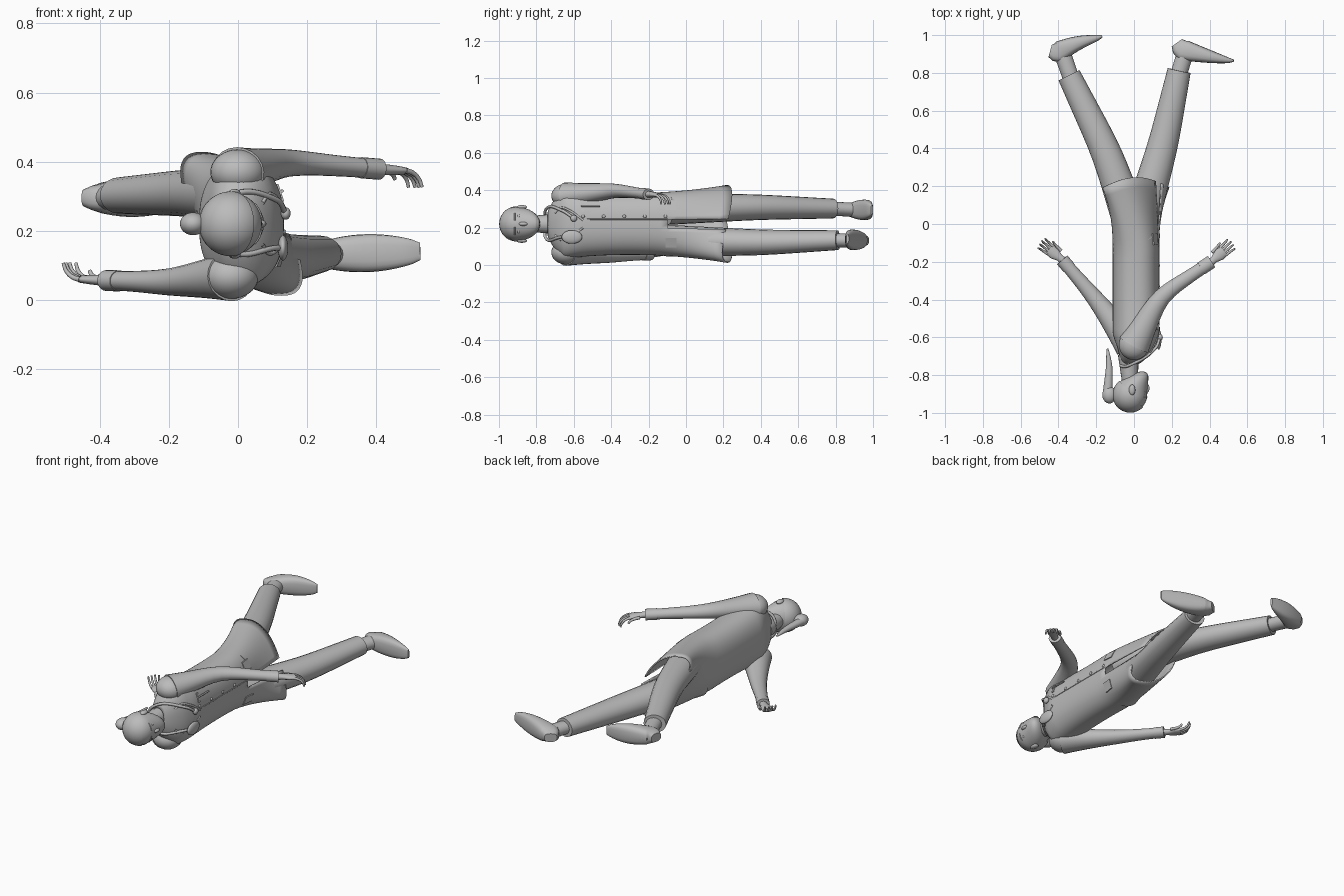
import bpy, bmesh, math
from mathutils import Vector, Matrix

cube = bpy.data.objects.get("Cube")
if cube:
    bpy.data.objects.remove(cube, do_unlink=True)

MIDDLE = 0.22  # height of the body's plane of symmetry
grey = bpy.data.materials.new("plain grey")
grey.use_nodes = True
grey.diffuse_color = (0.5, 0.5, 0.5, 1)
grey.node_tree.nodes["Principled BSDF"].inputs["Base Color"].default_value = grey.diffuse_color


def link(name, data):
    data.materials.append(grey)
    obj = bpy.data.objects.new(name, data)
    bpy.context.collection.objects.link(obj)
    return obj


def finish(name, bm):
    bmesh.ops.recalc_face_normals(bm, faces=bm.faces)
    mesh = bpy.data.meshes.new(name)
    bm.to_mesh(mesh)
    bm.free()
    mesh.shade_smooth()
    mesh.set_sharp_from_angle(angle=math.radians(50))
    return link(name, mesh)


def signed_power(value, exponent):
    return math.copysign(abs(value) ** exponent, value)


def angles(count):
    return [math.tau * k / count for k in range(count)]


def skin(rings, caps=True):
    """Join successive rings of points into a new bmesh."""
    bm = bmesh.new()
    rings = [[bm.verts.new(p) for p in ring] for ring in rings]
    for low, high in zip(rings, rings[1:]):
        for i in range(len(low)):
            bm.faces.new((low[i - 1], low[i], high[i], high[i - 1]))
    if caps:
        bm.faces.new(rings[0])
        bm.faces.new(rings[-1])
    return bm


def loft(name, centres, widths, heights, boxy=1):
    """Loft ellipses, or boxier outlines, square to the path of centres."""
    last = len(centres) - 1
    rings = []
    for i, centre in enumerate(centres):
        along = (centres[min(i + 1, last)] - centres[max(i - 1, 0)]).normalized()
        side = Vector((-along.y, along.x, 0)).normalized()
        up = along.cross(side)
        rings.append([centre + side * widths[i] * signed_power(math.cos(a), boxy)
                      + up * heights[i] * signed_power(math.sin(a), boxy) for a in angles(20)])
    return finish(name, skin(rings))


def limb(name, joints, start, end, ease=1, flat=0.85):
    """Tapered limb through its joints, softened at the bends."""
    joints = [Vector(j) for j in joints]
    steps = 6
    path = [a.lerp(b, k / steps) for a, b in zip(joints, joints[1:]) for k in range(steps)]
    path.append(joints[-1])
    for _ in range(2):
        path[1:-1] = [(a + b + c) / 3 for a, b, c in zip(path, path[1:], path[2:])]
    last = len(path) - 1
    radii = [end + (start - end) * (1 - i / last) ** ease for i in range(last + 1)]
    return loft(name, path, radii, [r * flat for r in radii])


def ball_mesh(centre, size):
    bm = bmesh.new()
    place = Matrix.Translation(centre) @ Matrix.Diagonal((*size, 1))
    bmesh.ops.create_uvsphere(bm, u_segments=28, v_segments=18, radius=1, matrix=place)
    return bm


def ball(name, centre, *size):
    finish(name, ball_mesh(centre, size))


def cord(name, points, radius):
    curve = bpy.data.curves.new(name, "CURVE")
    curve.dimensions = "3D"
    curve.bevel_depth = radius
    curve.bevel_resolution = 2
    spline = curve.splines.new("BEZIER")
    spline.bezier_points.add(len(points) - 1)
    for knot, point in zip(spline.bezier_points, points):
        knot.co = point
        knot.handle_left_type = knot.handle_right_type = "AUTO"
    link(name, curve)


# Coat: rounded collar, slim waist, skirt sheared by the stride
COLLAR, HEM = -0.74, 0.22


def coat_point(y, angle):
    rise = y - COLLAR + 0.01
    shoulder = min(1, rise / 0.1) ** 0.5
    depth = 0.123 * min(1, rise / 0.17) ** 0.4
    width = shoulder * (0.165 + 0.16 * (y + 0.3) ** 2)
    stride = 0.115 * max(0, (y + 0.15) / (HEM + 0.15)) ** 1.5
    side = signed_power(math.sin(angle), 0.85)
    front = depth * signed_power(math.cos(angle), 0.85)
    x = 0.01 - 0.035 * (1 - shoulder) + front - stride * side
    return Vector((x, y + 3.5 * stride * side * front, MIDDLE + width * side))


def on_front(y, offset, lift=0):
    """Point on the coat's front, offset sideways from the middle."""
    half_width = coat_point(y, math.pi / 2).z - MIDDLE
    angle = math.asin(signed_power(offset / half_width, 1 / 0.85))
    return Vector((coat_point(y, angle).x + lift, y, MIDDLE + offset))


rows = 30
bm = skin([[coat_point(COLLAR + (HEM - COLLAR) * (k / rows) ** 1.5, a) for a in angles(64)]
           for k in range(rows + 1)], caps=False)
slit = []
for face in bm.faces:
    spot = face.calc_center_median()
    if spot.y > -0.1 and spot.x > 0.05 and abs(spot.z - MIDDLE) < 0.02:
        slit.append(face)
bmesh.ops.delete(bm, geom=slit, context="FACES")
finish("coat", bm).modifiers.new("cloth", "SOLIDIFY").thickness = 0.008

# Coat front: overlap edge, buttons, pockets, pen and lapels
cord("coat_overlap", [on_front(-0.1 * k, 0.025) for k in range(1, 7)], 0.003)
for k in range(1, 6):
    ball("button", on_front(-0.11 * k, 0.04), 0.006, 0.009, 0.009)


def pocket(name, y, offset, length):
    out = Vector((0.006, 0, 0))
    half = 0.025
    corners = [on_front(y, offset - half), on_front(y + length, offset - half),
               on_front(y + length, offset + half), on_front(y, offset + half)]
    finish(name, skin([[c - out for c in corners], [c + out for c in corners]]))


pocket("breast_pocket", -0.56, 0.09, 0.015)
pocket("hip_pocket_left", -0.11, 0.1, 0.06)
pocket("hip_pocket_right", -0.11, -0.1, 0.06)
limb("pen", [on_front(-0.56, 0.095, 0.008), on_front(-0.46, 0.095, 0.008)], 0.005, 0.005)
for side in (1, -1):
    cord("lapel_edge", [on_front(y, side * w) for y, w in
                        ((-0.7, 0.06), (-0.67, 0.085), (-0.62, 0.07), (-0.55, 0.02))], 0.006)

# Stethoscope hung round the neck
lift = 0.012
chest, loop = on_front(-0.6, 0.03, lift), on_front(-0.61, -0.07, lift)
nape = [Vector((-0.03 - 0.04 * math.cos(a), -0.75, MIDDLE + 0.075 * math.sin(a)))
        for a in (math.pi / 2, 0, -math.pi / 2)]
cord("neck_tube", [chest, on_front(-0.66, 0.07, lift), *nape, on_front(-0.66, -0.07, lift), loop], 0.008)
ball("chest_piece", chest, 0.014, 0.018, 0.018)
ball("ear_piece_loop", loop, 0.015, 0.055, 0.036)

# Head: a sphere drawn out forward and down into the jaw
limb("neck", [(-0.03, -0.69, MIDDLE), (-0.02, -0.86, MIDDLE)], 0.055, 0.04, flat=1)
skull = Vector((-0.02, -0.905, MIDDLE))
radius = 0.09
bm = ball_mesh(skull, (radius, radius, radius))
for vert in bm.verts:
    down = (vert.co.y - skull.y) / radius
    if down > 0:
        vert.co.x += 0.065 * down ** 2
        vert.co.y = skull.y + 0.125 * down
finish("head", bm)

# Hair: thin cap cut at the hairline, bun and ponytail
bm = ball_mesh(skull, [radius + 0.004] * 3)
bmesh.ops.bisect_plane(bm, geom=bm.verts[:] + bm.edges[:] + bm.faces[:], clear_outer=True,
                       plane_co=skull + Vector((0.04, -0.035, 0)), plane_no=(0.75, 0.66, 0))
finish("hair", bm)
ball("hair_bun", (-0.13, -0.905, MIDDLE), 0.038, 0.045, 0.033)
limb("ponytail", [(-0.14, -0.9, MIDDLE), (-0.13, -0.76, MIDDLE), (-0.14, -0.66, MIDDLE)], 0.026, 0.004, 0.7)

# Face
ball("nose", (0.068, -0.87, MIDDLE), 0.014, 0.024, 0.011)
ball("lips", (0.063, -0.828, MIDDLE), 0.008, 0.008, 0.022)
for side in (1, -1):
    ball("eye", (0.05, -0.895, MIDDLE + side * 0.037), 0.013, 0.009, 0.015)
    cord("eyebrow", [skull + Vector((math.cos(a), -0.12, side * math.sin(a))) * radius
                     for a in (0.2, 0.45, 0.7)], 0.003)
    ball("ear", (-0.01, -0.878, MIDDLE + side * radius), 0.017, 0.028, 0.011)


# Hands: palm, four curled fingers and a thumb
def hand(side, wrist, direction, curl):
    along = Vector(direction).normalized()
    across = Vector((-along.y, along.x, 0)) * curl
    down = Vector((0, 0, curl))

    def digit(name, base, offset, reach, bend, thick):
        path = []
        for t in (0, 0.25, 0.5, 0.75, 1):
            path.append(wrist + along * (base + reach * math.sin(1.4 * t))
                        + across * offset * (1 + 0.3 * t) + down * bend * t ** 2)
        limb(name + side, path, thick, thick * 0.6, flat=1)

    palm = [wrist + along * reach for reach in (-0.03, 0, 0.035, 0.07)]
    loft("palm_" + side, palm, (0.02, 0.02, 0.032, 0.03), (0.018, 0.016, 0.014, 0.011))
    for k in range(4):
        digit("finger_", 0.06, (k - 1.5) * 0.016, 0.07 - 0.007 * abs(k - 1.3), 0.045, 0.008)
    digit("thumb_", 0.015, -0.034, 0.065, 0.024, 0.009)


def arm(side, shoulder, elbow, wrist, reach, curl):
    shoulder, elbow, wrist = Vector(shoulder), Vector(elbow), Vector(wrist)
    ball("shoulder_" + side, shoulder, 0.08, 0.08, 0.065)
    limb("sleeve_" + side, [shoulder, elbow, wrist], 0.085, 0.033, ease=2)
    limb("cuff_" + side, [elbow.lerp(wrist, 0.8), wrist], 0.036, 0.036)
    hand(side, wrist + Vector(reach) * 0.02, reach, curl)


# Arms: left reaches forward, right swings back
arm("left", (0, -0.64, 0.37), (0.14, -0.38, 0.4), (0.41, -0.2, 0.378), (0.74, 0.66, -0.05), -1)
arm("right", (-0.02, -0.64, 0.068), (-0.2, -0.4, 0.05), (-0.38, -0.19, 0.056), (-0.77, 0.62, 0.04), 1)


def leg(side, hip, knee, hem, heel, toe, bulge):
    """Trouser leg, ankle and a shoe whose sole runs from heel to toe."""
    knee, hem, heel, toe = Vector(knee), Vector(hem), Vector(heel), Vector(toe)
    limb("trouser_" + side, [hip, knee, hem], 0.1, 0.062)
    foot = (toe - heel).normalized()
    instep = Vector((foot.y, -foot.x, 0))
    limb("ankle_" + side, [knee.lerp(hem, 0.9), heel + foot * 0.06 + instep * 0.05], 0.043, 0.045)
    steps = 14
    centres, thickness, widths = [], [], []
    for k in range(steps + 1):
        t = k / steps
        half = 0.056 * min(1, 0.5 + 4 * t) * (1 - t) ** 0.75 + 0.006
        centres.append(heel.lerp(toe, t) + instep * (half - bulge * math.sin(math.pi * t)))
        thickness.append(half)
        widths.append(0.025 + 0.03 * math.sin(math.pi * t) ** 0.7)
    loft("shoe_" + side, centres, thickness, widths, boxy=0.7)


# Legs: left trails behind, right strides ahead
leg("left", (0.02, -0.1, 0.3), (-0.14, 0.37, 0.31), (-0.344, 0.787, 0.302),
    (-0.45, 0.95, 0.295), (-0.17, 1, 0.295), 0.018)
leg("right", (0, -0.1, 0.13), (0.15, 0.4, 0.12), (0.239, 0.812, 0.133),
    (0.24, 0.99, 0.13), (0.53, 0.87, 0.14), 0)
